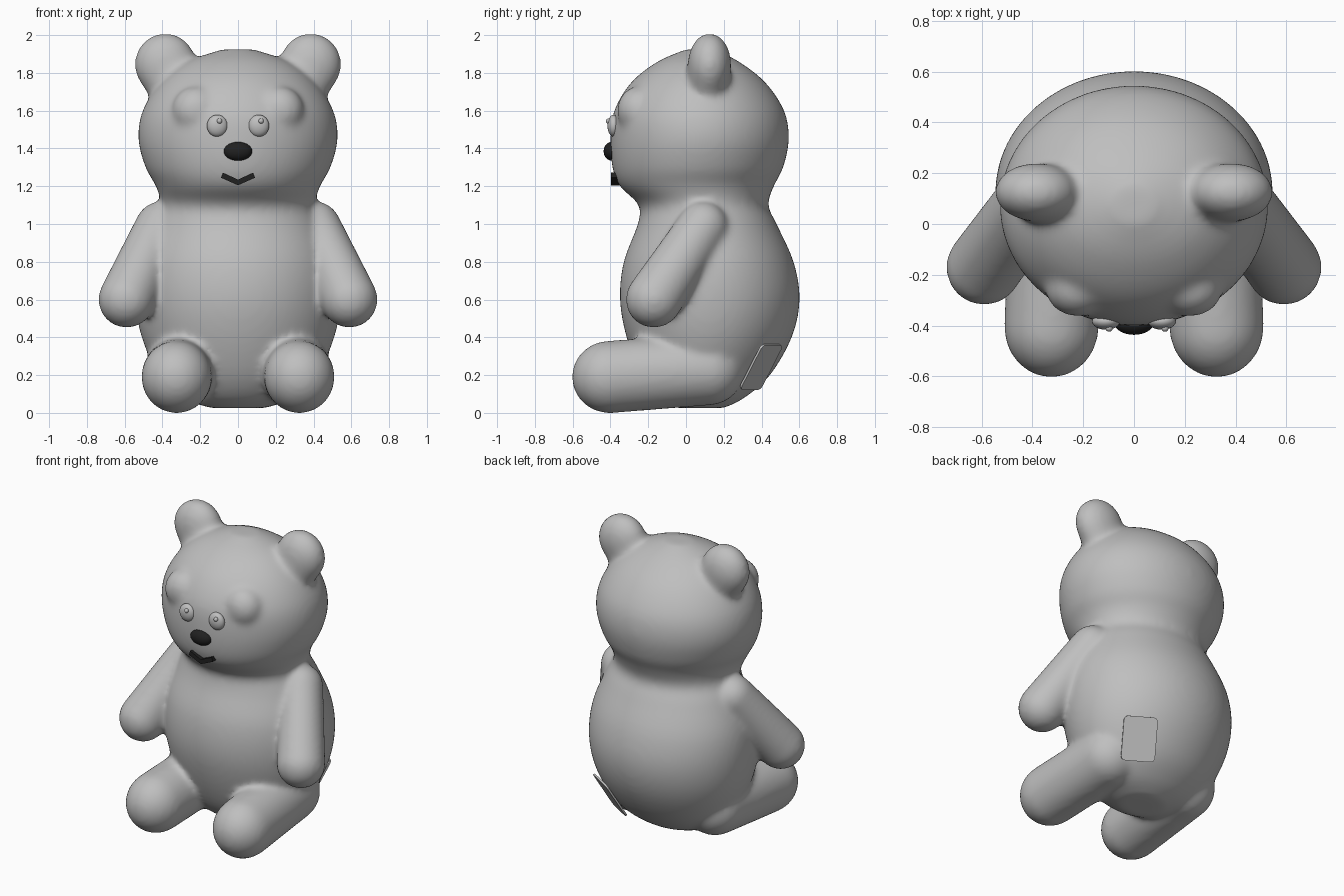
import bpy, bmesh, math
from mathutils import Matrix, Vector

cube = bpy.data.objects.get("Cube")
if cube:
    bpy.data.objects.remove(cube, do_unlink=True)


def material(name, rgb):
    mat = bpy.data.materials.new(name)
    mat.use_nodes = True
    mat.diffuse_color = (*rgb, 1)
    mat.node_tree.nodes["Principled BSDF"].inputs["Base Color"].default_value = (*rgb, 1)
    return mat


GREY = material("soft grey", (0.52, 0.52, 0.52))
BLACK = material("matte black", (0.015, 0.015, 0.015))


def make_object(name, bm, mat):
    bmesh.ops.recalc_face_normals(bm, faces=bm.faces)
    mesh = bpy.data.meshes.new(name)
    bm.to_mesh(mesh)
    bm.free()
    mesh.materials.append(mat)
    obj = bpy.data.objects.new(name, mesh)
    bpy.context.collection.objects.link(obj)
    return obj


def activate(obj):
    bpy.ops.object.select_all(action="DESELECT")
    obj.select_set(True)
    bpy.context.view_layer.objects.active = obj


def add_ellipsoid(bm, centre, radii):
    matrix = Matrix.Translation(centre) @ Matrix.Diagonal((*radii, 1))
    bmesh.ops.create_uvsphere(bm, u_segments=32, v_segments=16, radius=1, matrix=matrix)


def ellipsoid(name, centre, radii, mat):
    bm = bmesh.new()
    add_ellipsoid(bm, centre, radii)
    obj = make_object(name, bm, mat)
    obj.data.shade_smooth()
    return obj


def add_limb(bm, start, start_radii, end, end_radii):
    """Tapered capsule: the hull around two ellipsoids."""
    part = bmesh.new()
    add_ellipsoid(part, start, start_radii)
    add_ellipsoid(part, end, end_radii)
    hull = bmesh.ops.convex_hull(part, input=part.verts[:])
    inside = [g for g in hull["geom_interior"] if isinstance(g, bmesh.types.BMVert)]
    bmesh.ops.delete(part, geom=inside, context="VERTS")
    bmesh.ops.recalc_face_normals(part, faces=part.faces)
    temp = bpy.data.meshes.new("limb_temp")
    part.to_mesh(temp)
    part.free()
    bm.from_mesh(temp)
    bpy.data.meshes.remove(temp)


def smooth_rows(rows, steps):
    """Catmull-Rom interpolation of profile rows."""
    pts = [Vector(r) for r in rows]
    out = []
    for i in range(len(pts) - 1):
        a, b, c = pts[max(i - 1, 0)], pts[i], pts[i + 1]
        d = pts[min(i + 2, len(pts) - 1)]
        for s in range(steps):
            t = s / steps
            out.append(b + (c - a) * (t / 2) + (a * 2 - b * 5 + c * 4 - d) * (t * t / 2)
                       + (b * 3 - a - c * 3 + d) * (t ** 3 / 2))
    return out + [pts[-1]]


# Torso and head profile: height, half width, front y, back y
PROFILE = [
    (0.025, 0.14, -0.05, 0.20), (0.08, 0.30, -0.15, 0.31), (0.2, 0.42, -0.24, 0.445),
    (0.4, 0.51, -0.315, 0.56), (0.6, 0.545, -0.35, 0.602), (0.8, 0.53, -0.33, 0.57),
    (1.0, 0.455, -0.255, 0.48), (1.1, 0.41, -0.25, 0.435), (1.2, 0.435, -0.35, 0.465),
    (1.3, 0.49, -0.39, 0.515), (1.45, 0.528, -0.40, 0.545), (1.6, 0.505, -0.38, 0.52),
    (1.75, 0.41, -0.29, 0.42), (1.86, 0.27, -0.15, 0.28), (1.925, 0.08, 0.0, 0.15),
]
SIDES = 64
bm = bmesh.new()
rings = []
for z, half, front, back in smooth_rows(PROFILE, 4):
    ring = []
    for k in range(SIDES):
        a = math.tau * k / SIDES
        y = (front + back) / 2 + (back - front) / 2 * math.sin(a)
        ring.append(bm.verts.new((half * math.cos(a), y, z)))
    rings.append(ring)
for low, high in zip(rings, rings[1:]):
    for k in range(SIDES):
        n = (k + 1) % SIDES
        bm.faces.new((low[k], low[n], high[n], high[k]))
bm.faces.new(rings[0][::-1])
bm.faces.new(rings[-1])

# Arms, legs, ears and brows, mirrored
for side in (-1, 1):
    add_limb(bm, (side * 0.41, 0.09, 0.985), (0.135,) * 3,
             (side * 0.59, -0.17, 0.6), (0.15,) * 3)
    add_limb(bm, (side * 0.30, 0.12, 0.23), (0.19,) * 3,
             (side * 0.325, -0.405, 0.19), (0.187, 0.2, 0.192))
    add_limb(bm, (side * 0.30, 0.11, 1.7), (0.16, 0.12, 0.14),
             (side * 0.385, 0.125, 1.845), (0.163, 0.115, 0.165))
    add_ellipsoid(bm, (side * 0.22, -0.25, 1.6), (0.13, 0.115, 0.13))

# Fuse everything into one soft skin
body = make_object("bear_body", bm, GREY)
remesh = body.modifiers.new("fuse", "REMESH")
remesh.mode = "VOXEL"
remesh.voxel_size = 0.016
soften = body.modifiers.new("soften", "SMOOTH")
soften.factor = 0.5
soften.iterations = 16
activate(body)
for name in ("fuse", "soften"):
    bpy.ops.object.modifier_apply(modifier=name)
body.data.shade_smooth()

# Eyes with small raised pupils
for label, side in (("right", -1), ("left", 1)):
    x = side * 0.11
    ellipsoid(label + "_eye", (x, -0.383, 1.52), (0.055, 0.033, 0.058), GREY)
    ellipsoid(label + "_pupil", (x + 0.012, -0.41, 1.545), (0.014, 0.014, 0.014), GREY)

# Nose
ellipsoid("nose", (0, -0.393, 1.385), (0.075, 0.043, 0.05), BLACK)

# Mouth: an extruded shallow V
bm = bmesh.new()
outline = [(-0.09, 1.245), (0, 1.205), (0.09, 1.245), (0.08, 1.272), (0, 1.235), (-0.08, 1.272)]
front = [bm.verts.new((x, -0.397, z)) for x, z in outline]
rear = [bm.verts.new((x, -0.33, z)) for x, z in outline]
for i, j in ((0, 1), (1, 2)):
    for row in (front, rear):
        bm.faces.new((row[i], row[j], row[5 - j], row[5 - i]))
for i in range(6):
    j = (i + 1) % 6
    bm.faces.new((front[i], front[j], rear[j], rear[i]))
make_object("mouth", bm, BLACK)

# Rounded patch on the lower back
across = Vector((-0.18, 0.11, 0)).normalized()
up = Vector((0.073, 0.12, 0.235)).normalized()
out = across.cross(up)
bm = bmesh.new()
bmesh.ops.create_cube(bm, size=1, matrix=Matrix.Diagonal((0.21, 0.275, 0.012, 1)))
corners = [e for e in bm.edges if abs(e.verts[0].co.z - e.verts[1].co.z) > 0.01]
bmesh.ops.bevel(bm, geom=corners, offset=0.028, segments=5, profile=0.5, affect="EDGES")
frame = Matrix((across, up, out)).transposed().to_4x4()
bm.transform(Matrix.Translation((0.29, 0.397, 0.243)) @ frame)
patch = make_object("back_patch", bm, GREY)
activate(patch)
bpy.ops.object.shade_smooth_by_angle()
